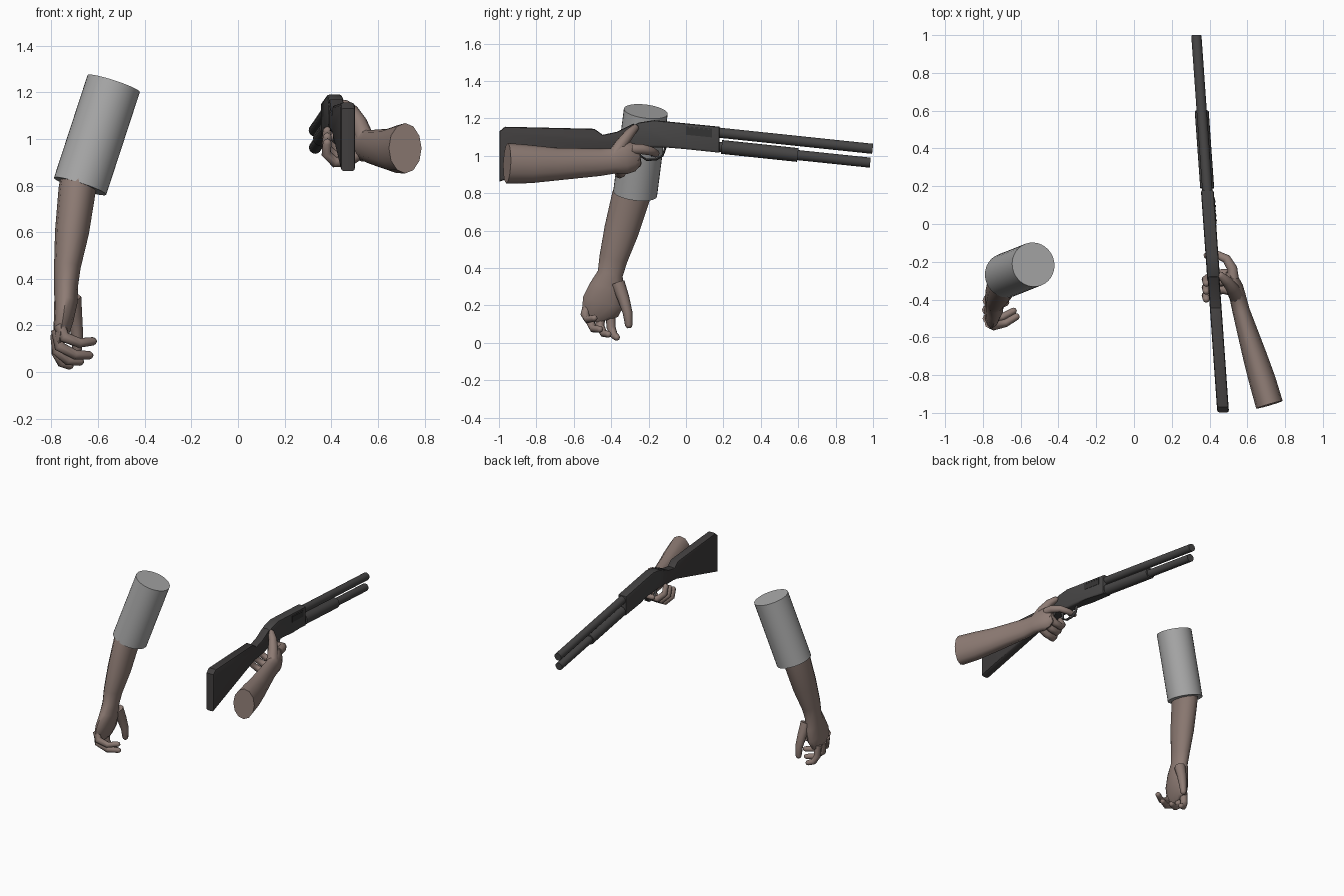
import bpy, bmesh, math
from mathutils import Vector


def material(name, rgb):
    m = bpy.data.materials.new(name)
    m.diffuse_color = (*rgb, 1)
    return m


SKIN = material("skin", (0.27, 0.20, 0.175))
CLOTH = material("grey cloth", (0.39, 0.39, 0.39))
METAL = material("dark metal", (0.062, 0.060, 0.060))
STOCK = material("dark stock", (0.052, 0.048, 0.048))
PORT = material("port black", (0.035, 0.034, 0.034))


def finish(bm, name, mat, shear=False, angle=35):
    # the gun points slightly sideways, so its parts are skewed along y
    if shear:
        for v in bm.verts:
            v.co.x += 0.401 - 0.071 * v.co.y
    bmesh.ops.recalc_face_normals(bm, faces=bm.faces)
    me = bpy.data.meshes.new(name)
    bm.to_mesh(me)
    bm.free()
    ob = bpy.data.objects.new(name, me)
    bpy.context.collection.objects.link(ob)
    me.materials.append(mat)
    bpy.ops.object.select_all(action='DESELECT')
    ob.select_set(True)
    bpy.context.view_layer.objects.active = ob
    bpy.ops.object.shade_smooth_by_angle(angle=math.radians(angle))
    return ob


def loft(name, rings, mat, ref=(1, 0, 0), sides=12, shear=False, angle=50):
    """Skin ellipses (x, y, z, half_u, half_v) that stand square to their path."""
    bm = bmesh.new()
    pts = [Vector(r[:3]) for r in rings]
    loops = []
    for i, r in enumerate(rings):
        t = (pts[min(i + 1, len(pts) - 1)] - pts[max(i - 1, 0)]).normalized()
        u = Vector(ref)
        u = (u - t * u.dot(t)).normalized()
        v = t.cross(u)
        loops.append([bm.verts.new(pts[i] + u * r[3] * math.cos(a) + v * r[4] * math.sin(a))
                      for a in (2 * math.pi * k / sides for k in range(sides))])
    for a, b in zip(loops, loops[1:]):
        for k in range(sides):
            n = (k + 1) % sides
            bm.faces.new((a[k], a[n], b[n], b[k]))
    bm.faces.new(loops[0])
    bm.faces.new(loops[-1])
    return finish(bm, name, mat, shear, angle)


def finger(name, path, r0, r1, ref=(0, 1, 0)):
    """Tapered tube with a rounded tip."""
    n = len(path) - 1
    rings = [(*p, *[r0 + (r1 - r0) * i / n] * 2) for i, p in enumerate(path)]
    tip, d = Vector(path[-1]), (Vector(path[-1]) - Vector(path[-2])).normalized()
    for step, k in ((0.5, 0.8), (0.85, 0.4)):
        rings.append((*(tip + d * r1 * step), r1 * k, r1 * k))
    return loft(name, rings, SKIN, ref, 8)


def profile(name, outline, half, mat, bevel):
    """Side outline (y, z) extruded across x with bevelled rims."""
    bm = bmesh.new()
    f = bm.faces.new([bm.verts.new((-half, y, z)) for y, z in outline])
    new = bmesh.ops.extrude_face_region(bm, geom=[f])["geom"]
    for v in new:
        if isinstance(v, bmesh.types.BMVert):
            v.co.x = half
    if bevel:
        rim = [e for e in bm.edges if abs(e.verts[0].co.x - e.verts[1].co.x) < 1e-6]
        bmesh.ops.bevel(bm, geom=rim, offset=bevel, segments=2, affect='EDGES', profile=0.5)
    return finish(bm, name, mat, True)


# Hanging arm: sleeve, forearm with palm
loft("sleeve", [(-0.677, -0.272, 0.797, 0.118, 0.118), (-0.533, -0.215, 1.237, 0.118, 0.118)],
     CLOTH, sides=32)
loft("hanging_arm", [
    (-0.670, -0.270, 0.86, 0.085, 0.100), (-0.690, -0.295, 0.78, 0.080, 0.102),
    (-0.712, -0.345, 0.60, 0.073, 0.093), (-0.732, -0.388, 0.45, 0.057, 0.076),
    (-0.737, -0.405, 0.37, 0.051, 0.068), (-0.738, -0.422, 0.30, 0.050, 0.092),
    (-0.748, -0.443, 0.22, 0.042, 0.110), (-0.762, -0.460, 0.15, 0.032, 0.098),
    (-0.772, -0.455, 0.12, 0.018, 0.070)], SKIN)

# Hanging hand: curled fingers and thumb
hanging = {
    "little": [(-.765, -.525, .20), (-.745, -.540, .15), (-.68, -.525, .125), (-.622, -.490, .132)],
    "ring": [(-.775, -.500, .18), (-.765, -.512, .11), (-.70, -.495, .075), (-.637, -.460, .072)],
    "middle": [(-.778, -.455, .16), (-.775, -.460, .09), (-.73, -.440, .050), (-.677, -.415, .045)],
    "index": [(-.775, -.405, .16), (-.775, -.400, .08), (-.755, -.385, .04), (-.722, -.370, .028)],
}
for part, path in hanging.items():
    finger("hanging_" + part + "_finger", path, 0.027, 0.018)
finger("hanging_thumb", [(-.71, -.365, .32), (-.70, -.335, .24), (-.69, -.312, .16), (-.69, -.306, .095)],
       0.038, 0.020, (1, 0, 0))

# Holding arm with palm against the grip
loft("holding_arm", [
    (0.717, -0.957, 0.960, 0.073, 0.108), (0.680, -0.830, 0.955, 0.071, 0.102),
    (0.640, -0.700, 0.955, 0.064, 0.088), (0.567, -0.460, 0.965, 0.046, 0.073),
    (0.550, -0.390, 0.972, 0.044, 0.068), (0.532, -0.335, 0.985, 0.046, 0.085),
    (0.515, -0.285, 0.995, 0.036, 0.080), (0.505, -0.250, 1.000, 0.018, 0.050)], SKIN)

# Holding hand: three fingers wrap under the grip, index reaches the trigger
for i, part in enumerate(("middle", "ring", "little")):
    dy, dz = -0.042 * i, -0.026 * i
    finger("holding_" + part + "_finger", [
        (.520, -.270 + dy, 0.990 + dz), (.475, -.262 + dy, 0.958 + dz), (.415, -.270 + dy, 0.952 + dz),
        (.378, -.295 + dy, 0.990 + dz), (.383, -.315 + dy, 1.035 + dz)], 0.027, 0.019)
finger("holding_index_finger", [(.525, -.290, 1.035), (.520, -.235, 1.035), (.490, -.185, 1.025),
                                (.440, -.162, 1.012), (.385, -.168, 1.010)], 0.030, 0.018, (0, 0, 1))
finger("holding_thumb", [(.545, -.385, 1.00), (.520, -.340, 1.07), (.490, -.300, 1.12), (.458, -.272, 1.148)],
       0.040, 0.021)

# Gun: stock with grip, receiver
profile("stock", [(-.998, .862), (-.998, 1.130), (-.968, 1.155), (-.49, 1.144), (-.445, 1.112),
                  (-.37, 1.128), (-.28, 1.172), (-.25, 1.050), (-.35, 1.035), (-.47, 1.020)],
        0.031, STOCK, 0.012)
profile("receiver", [(-.31, 1.150), (-.25, 1.178), (-.17, 1.190), (.18, 1.155),
                     (.18, 1.016), (0, 1.035), (-.12, 1.045), (-.29, 1.045)], 0.034, METAL, 0.012)

# Ejection port plate and row of pins above it
port = profile("ejection_port", [(0, 1.112), (0, 1.158), (.14, 1.146), (.14, 1.098)], 0.003, PORT, 0)
port.location.x = 0.033
for i in range(5):
    y = 0.02 + 0.025 * i
    z = 1.153 - 0.09 * y
    loft("port_pin", [(0.034, y, z, 0.005, 0.005), (0.039, y, z, 0.005, 0.005)],
         METAL, (0, 0, 1), 8, True)

# Barrel, magazine tube, sliding forend
for name, y0, z0, y1, z1, r in (("barrel", .15, 1.126, .998, 1.037, .027),
                                ("magazine_tube", .15, 1.050, .985, .963, .027),
                                ("forend", .19, 1.047, .598, 1.004, .037)):
    loft(name, [(0, y0, z0, r, r), (0, y1, z1, r, r)], METAL, sides=16, shear=True)

# Trigger guard and trigger
loft("trigger_guard", [(0, y, z, .011, .006) for y, z in
                       ((-.25, 1.05), (-.245, 1.00), (-.21, .978), (-.16, .98), (-.125, 1.00), (-.11, 1.045))],
     METAL, sides=8, shear=True)
loft("trigger", [(0, -.20, 1.05, .007, .007), (0, -.195, 1.02, .007, .006), (0, -.18, .995, .005, .004)],
     METAL, sides=8, shear=True)
